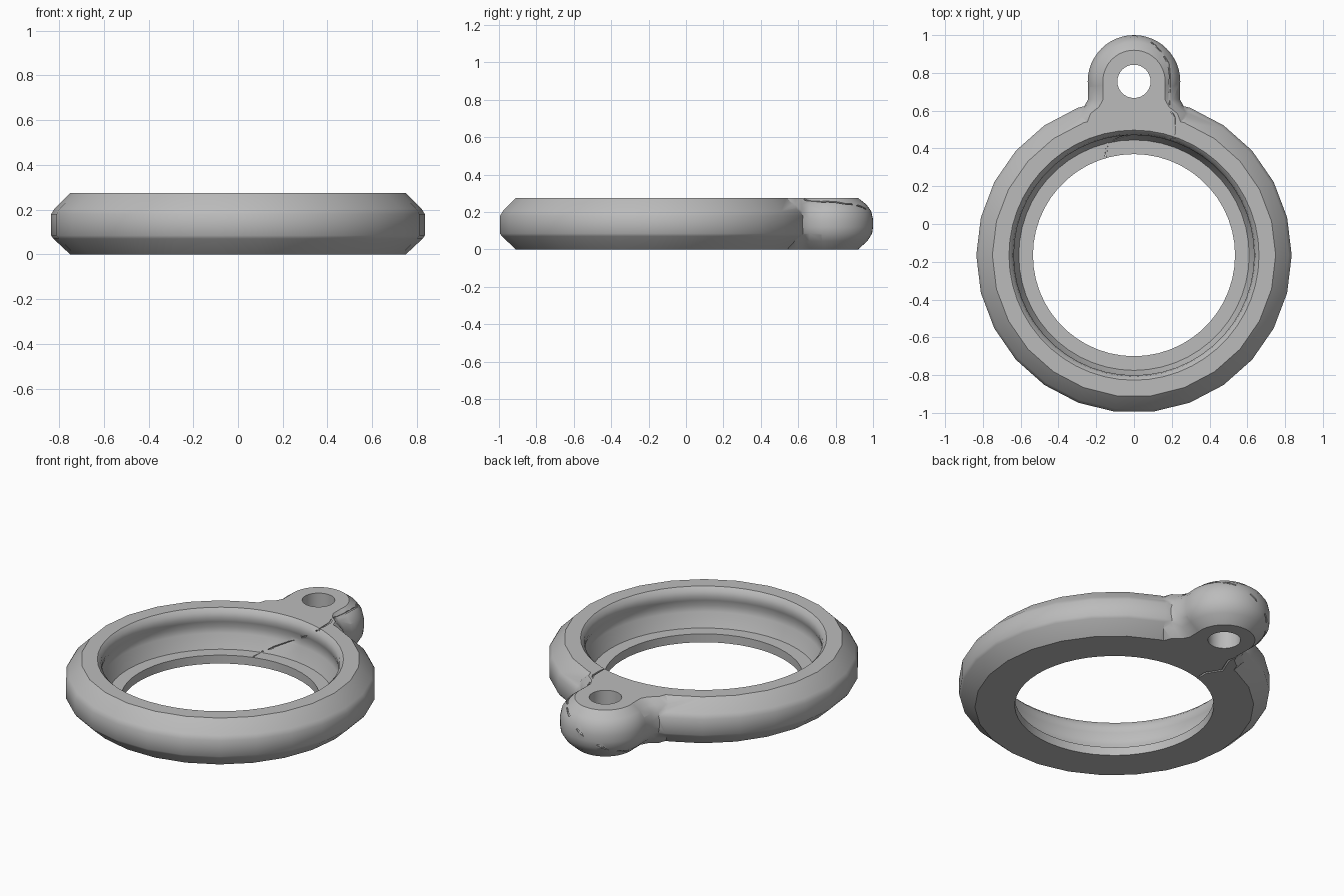
import bpy, bmesh, math

cube = bpy.data.objects.get("Cube")
if cube:
    bpy.data.objects.remove(cube, do_unlink=True)

grey = bpy.data.materials.new("plain_grey")
grey.use_nodes = True
COLOR = (0.5, 0.5, 0.5, 1)
grey.diffuse_color = COLOR
grey.node_tree.nodes["Principled BSDF"].inputs["Base Color"].default_value = COLOR


def loft(name, rings):
    """Solid skinned through equal-length rings of points, with flat caps."""
    bm = bmesh.new()
    loops = [[bm.verts.new(p) for p in ring] for ring in rings]
    n = len(loops[0])
    for a, b in zip(loops, loops[1:]):
        for i in range(n):
            j = (i + 1) % n
            bm.faces.new((a[i], a[j], b[j], b[i]))
    bm.faces.new(loops[0])
    bm.faces.new(loops[-1])
    bmesh.ops.recalc_face_normals(bm, faces=bm.faces)
    mesh = bpy.data.meshes.new(name)
    bm.to_mesh(mesh)
    bm.free()
    mesh.materials.append(grey)
    obj = bpy.data.objects.new(name, mesh)
    bpy.context.collection.objects.link(obj)
    return obj


def turned(name, profile, cy, sides):
    """Solid turned about a vertical axis at y = cy from (radius, z) points."""
    angles = [math.tau * i / sides for i in range(sides)]
    return loft(name, [[(r * math.cos(a), cy + r * math.sin(a), z) for a in angles]
                       for r, z in profile])


def combine(target, other, operation):
    """Apply a boolean and remove the helper."""
    bpy.context.view_layer.objects.active = target
    mod = target.modifiers.new(operation, 'BOOLEAN')
    mod.operation, mod.object, mod.solver = operation, other, 'EXACT'
    bpy.ops.object.modifier_apply(modifier=mod.name)
    bpy.data.objects.remove(other, do_unlink=True)


RING_Y, LUG_Y, TOP = -0.165, 0.755, 0.275

# Chamfered ring body
ring = turned("ring_with_hanging_lug",
              [(0.75, 0), (0.825, 0.07), (0.835, 0.085), (0.835, 0.18),
               (0.82, 0.205), (0.75, TOP)], RING_Y, 26)

# Rounded hanging lug
lug = turned("lug", [(0.165, 0), (0.215, 0.045), (0.24, 0.085), (0.245, 0.12),
                     (0.245, 0.16), (0.235, 0.205), (0.21, 0.24), (0.165, TOP)], LUG_Y, 48)

# Flared neck blending the lug into the ring
side = [(0.36, 0.45), (0.31, 0.585), (0.265, 0.62), (0.243, 0.66), (0.243, 0.755)]
neck_rings = []
for inset, z in [(0.08, 0), (0.03, 0.045), (0.005, 0.085), (0, 0.12),
                 (0, 0.16), (0.01, 0.205), (0.035, 0.24), (0.08, TOP)]:
    right = [(x - inset, y, z) for x, y in side]
    neck_rings.append(right + [(-x, y, z) for x, y, z in reversed(right)])
neck = loft("neck", neck_rings)

combine(ring, lug, 'UNION')
combine(ring, neck, 'UNION')

# Stepped, undercut bore of the ring
bore = turned("bore", [(0.535, -0.1), (0.535, 0.05), (0.61, 0.05), (0.645, 0.13),
                       (0.653, 0.165), (0.64, 0.2), (0.636, 0.225), (0.642, 0.255),
                       (0.662, TOP), (0.69, 0.3)], RING_Y, 52)
combine(ring, bore, 'DIFFERENCE')

# Round eye through the lug
eye = turned("eye", [(0.088, -0.1), (0.088, 0.4)], LUG_Y, 32)
combine(ring, eye, 'DIFFERENCE')

# Thin parting groove winding across the bore, lug and underside
path = [(-0.15, 0.36, 0), (-0.15, 0.36, 0.05), (-0.14, 0.44, 0.055), (0, 0.48, 0.13),
        (0.13, 0.465, 0.21), (0.215, 0.45, 0.27), (0.215, 0.56, TOP), (0.185, 0.62, 0.265),
        (0.19, 0.72, 0.255), (0.183, 0.85, 0.245), (0.11, 0.95, 0.225), (0, 1, 0.16),
        (-0.12, 0.965, 0.09), (-0.19, 0.86, 0.045), (-0.18, 0.72, 0.015), (-0.16, 0.6, 0),
        (-0.2, 0.5, 0), (-0.15, 0.42, 0)]
curve = bpy.data.curves.new("groove_path", 'CURVE')
curve.dimensions = '3D'
curve.bevel_depth = 0.007
curve.bevel_resolution = 0
spline = curve.splines.new('POLY')
spline.points.add(len(path) - 1)
for point, co in zip(spline.points, path):
    point.co = (*co, 1)
spline.use_cyclic_u = True
helper = bpy.data.objects.new("groove_path", curve)
bpy.context.collection.objects.link(helper)
bpy.context.view_layer.update()
mesh = bpy.data.meshes.new_from_object(helper.evaluated_get(bpy.context.evaluated_depsgraph_get()))
bpy.data.objects.remove(helper, do_unlink=True)
mesh.materials.clear()
mesh.materials.append(grey)
groove = bpy.data.objects.new("groove", mesh)
bpy.context.collection.objects.link(groove)
combine(ring, groove, 'DIFFERENCE')

# Smooth shading with crisp chamfer edges
bpy.ops.object.select_all(action='DESELECT')
ring.select_set(True)
bpy.context.view_layer.objects.active = ring
bpy.ops.object.shade_smooth_by_angle(angle=math.radians(35))
